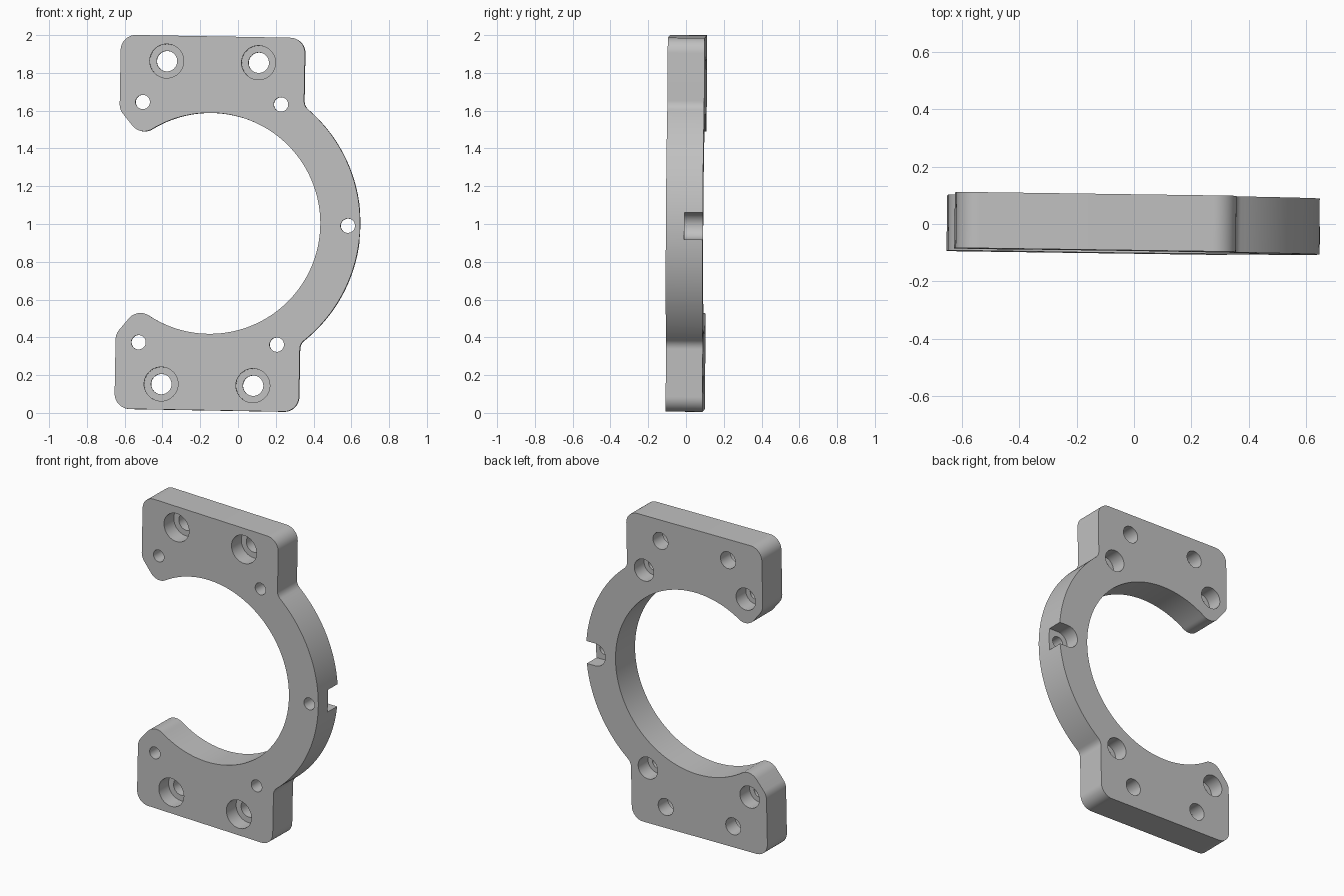
import bpy, bmesh, math
from math import radians, degrees, cos, sin, asin, acos, sqrt
from mathutils import Matrix, Euler

if "Cube" in bpy.data.objects:
    bpy.data.objects.remove(bpy.data.objects["Cube"], do_unlink=True)

INNER, OUTER = 0.585, 0.796        # ring radii
HALF_W, HALF_H = 0.488, 0.99       # block extents
HALF_T = 0.0975                    # half thickness
FILLET, NECK = 0.08, 0.06          # outer corner and neck fillet radii
CUT = 129.4                        # angle of the ring opening

grey = bpy.data.materials.new("plain grey")
grey.use_nodes = True
grey.diffuse_color = (0.53, 0.53, 0.53, 1)
grey.node_tree.nodes["Principled BSDF"].inputs["Base Color"].default_value = grey.diffuse_color


def arc(cx, cz, r, a0, a1, n):
    """Points along an arc, angles in degrees."""
    angles = [radians(a0 + (a1 - a0) * i / n) for i in range(n + 1)]
    return [(cx + r * cos(a), cz + r * sin(a)) for a in angles]


def new_object(name, bm):
    bmesh.ops.recalc_face_normals(bm, faces=bm.faces)
    mesh = bpy.data.meshes.new(name)
    bm.to_mesh(mesh)
    bm.free()
    mesh.materials.append(grey)
    obj = bpy.data.objects.new(name, mesh)
    bpy.context.collection.objects.link(obj)
    return obj


def prism(name, points, y0, y1):
    """Extrude an x-z outline from y0 to y1."""
    bm = bmesh.new()
    face = bm.faces.new([bm.verts.new((x, y0, z)) for x, z in points])
    ext = bmesh.ops.extrude_face_region(bm, geom=[face])
    verts = [v for v in ext["geom"] if isinstance(v, bmesh.types.BMVert)]
    bmesh.ops.translate(bm, verts=verts, vec=(0, y1 - y0, 0))
    return new_object(name, bm)


# Upper half of the outline, from the outer ring round to the inner ring
nx = HALF_W + NECK
neck_angle = degrees(acos(nx / (OUTER + NECK)))
nz = sqrt((OUTER + NECK) ** 2 - nx ** 2)
cx, cz = HALF_W - FILLET, HALF_H - FILLET
normal = CUT + 90
side_z = (cx * cos(radians(normal)) - FILLET) / sin(radians(normal))
tip_r = INNER + FILLET
tip = CUT - degrees(asin(FILLET / tip_r))
tx, tz = tip_r * cos(radians(tip)), tip_r * sin(radians(tip))

upper = arc(0, 0, OUTER, 0, neck_angle, 32)
upper += arc(nx, nz, NECK, 180 + neck_angle, 180, 8)[1:]
upper += arc(cx, cz, FILLET, 0, 90, 12)
upper += arc(-cx, cz, FILLET, 90, 180, 12)
upper += arc(-cx, (-cx * cos(radians(normal)) + FILLET) / -sin(radians(normal)),
             FILLET, 180, normal, 8)
upper += arc(tx, tz, FILLET, normal, 180 + tip, 12)
upper += arc(0, 0, INNER, tip, 0, 64)[1:]
lower = [(x, -z) for x, z in reversed(upper[1:-1])]
bracket = prism("clamp_bracket", upper + lower, -HALF_T, HALF_T)


def cut(points, y0, y1):
    """Subtract a prism from the bracket."""
    cutter = prism("cutter", points, y0, y1)
    cutter.hide_render = True
    mod = bracket.modifiers.new("cut", 'BOOLEAN')
    mod.operation = 'DIFFERENCE'
    mod.solver = 'EXACT'
    mod.object = cutter
    bpy.context.view_layer.objects.active = bracket
    bpy.ops.object.modifier_apply(modifier=mod.name)
    bpy.data.objects.remove(cutter, do_unlink=True)


def circle(x, z, r):
    return arc(x, z, r, 0, 360, 40)[:-1]


# Block holes: bolt holes sunk from the front, pin holes sunk from the back
for sx in (-1, 1):
    for sz in (-1, 1):
        bx, bz = sx * 0.243, sz * 0.855
        cut(circle(bx, bz, 0.09), -0.2, 0.0)
        cut(circle(bx, bz, 0.054), -0.2, 0.2)
        px, pz = sx * 0.366, sz * 0.636
        cut(circle(px, pz, 0.07), 0.0, 0.2)
        cut(circle(px, pz, 0.038), -0.2, 0.2)

# Ring hole with a round-ended slot open to the rim at the back
cut(arc(0.731, 0, 0.072, 90, 270, 20) + [(0.9, -0.072), (0.9, 0.072)], 0.0, 0.2)
cut(circle(0.731, 0, 0.038), -0.2, 0.2)

# Slight tilt and final placement
tilt = Euler((radians(-0.35), radians(1.0), radians(-0.8))).to_matrix().to_4x4()
bracket.data.transform(Matrix.Translation((-0.148, 0.002, 1.003)) @ tilt)

bpy.ops.object.select_all(action='DESELECT')
bracket.select_set(True)
bpy.context.view_layer.objects.active = bracket
bpy.ops.object.shade_smooth_by_angle(angle=radians(30))
